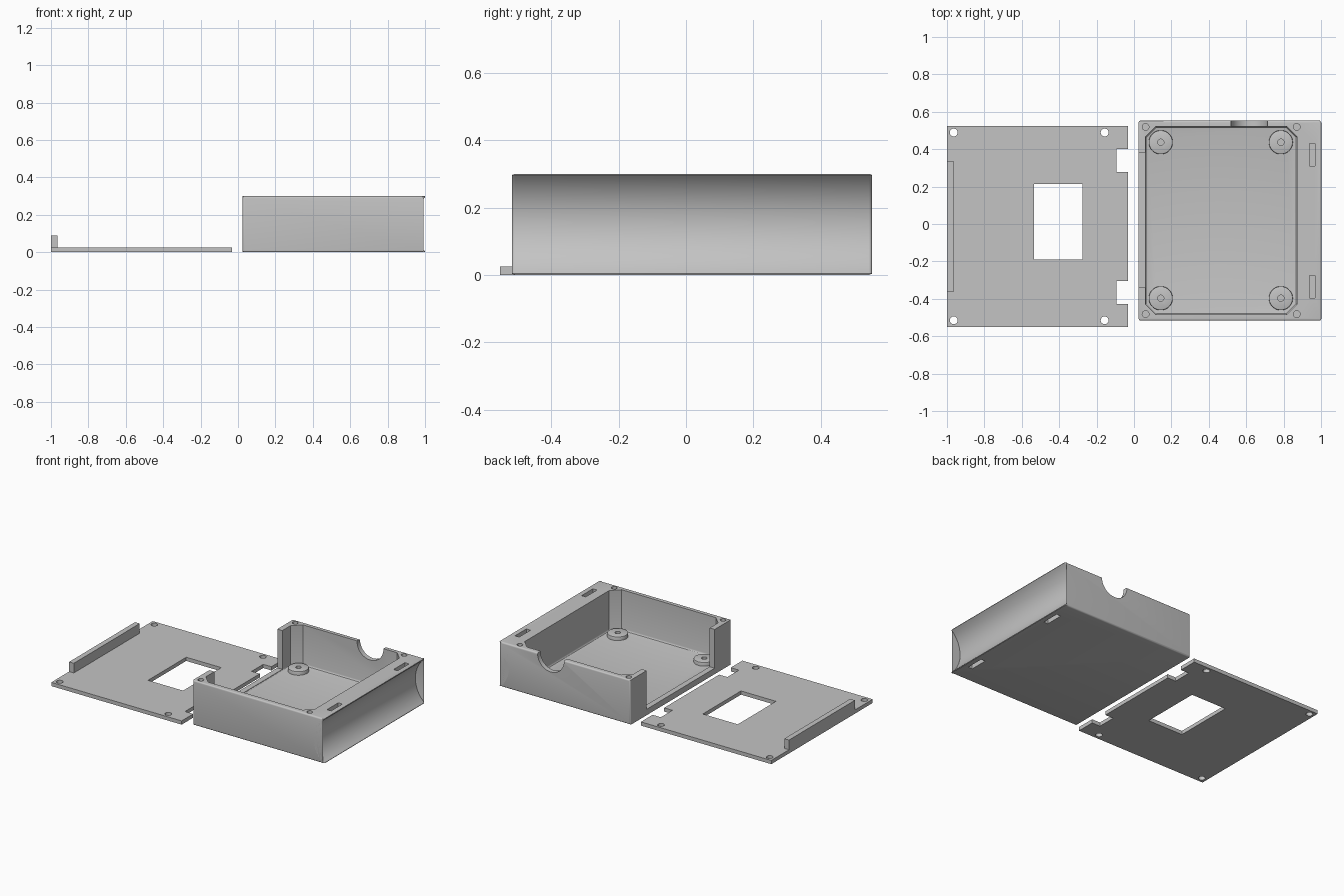
import bpy, bmesh, math

if "Cube" in bpy.data.objects:
    bpy.data.objects.remove(bpy.data.objects["Cube"])

grey = bpy.data.materials.new("light grey plastic")
grey.diffuse_color = (0.55, 0.55, 0.55, 1)
grey.use_nodes = True
grey.node_tree.nodes["Principled BSDF"].inputs["Base Color"].default_value = grey.diffuse_color


def prism(name, outline, low, high, axis="Z"):
    """Extrude a closed outline; Z uses (x, y) points, Y uses (x, z) points."""
    place = (lambda p, h: (p[0], p[1], h)) if axis == "Z" else (lambda p, h: (p[0], h, p[1]))
    bm = bmesh.new()
    face = bm.faces.new([bm.verts.new(place(p, low)) for p in outline])
    top = bmesh.ops.extrude_face_region(bm, geom=[face])["geom"]
    shift = (0, 0, high - low) if axis == "Z" else (0, high - low, 0)
    bmesh.ops.translate(bm, verts=[v for v in top if isinstance(v, bmesh.types.BMVert)], vec=shift)
    bmesh.ops.recalc_face_normals(bm, faces=bm.faces)
    mesh = bpy.data.meshes.new(name)
    bm.to_mesh(mesh)
    bm.free()
    mesh.materials.append(grey)
    obj = bpy.data.objects.new(name, mesh)
    bpy.context.collection.objects.link(obj)
    return obj


def block(name, x0, x1, y0, y1, z0, z1):
    return prism(name, [(x0, y0), (x1, y0), (x1, y1), (x0, y1)], z0, z1)


def disc(name, x, y, r, z0, z1, n=32):
    ring = [(x + r * math.cos(2 * math.pi * i / n), y + r * math.sin(2 * math.pi * i / n))
            for i in range(n)]
    return prism(name, ring, z0, z1)


def bevel(obj, width, test, segments=4):
    """Round the edges chosen by a test on their two end points."""
    bm = bmesh.new()
    bm.from_mesh(obj.data)
    edges = [e for e in bm.edges if test(e.verts[0].co, e.verts[1].co)]
    bmesh.ops.bevel(bm, geom=edges, offset=width, segments=segments, profile=0.5, affect="EDGES")
    bm.to_mesh(obj.data)
    bm.free()


def combine(obj, tools, operation="DIFFERENCE"):
    """Apply booleans and remove the tools."""
    bpy.context.view_layer.objects.active = obj
    for tool in tools:
        mod = obj.modifiers.new("cut", "BOOLEAN")
        mod.operation, mod.object, mod.solver = operation, tool, "EXACT"
        bpy.ops.object.modifier_apply(modifier=mod.name)
        bpy.data.objects.remove(tool)


def smooth(obj):
    bpy.ops.object.select_all(action="DESELECT")
    obj.select_set(True)
    bpy.context.view_layer.objects.active = obj
    bpy.ops.object.shade_smooth_by_angle(angle=math.radians(30))


# Lid plate with hinge-side notches, window and screw holes
X0, X1, Y0, Y1 = -1.0, -0.032, -0.552, 0.524
lid = block("lid_plate", X0, X1, Y0, Y1, 0, 0.025)
cuts = [block("window_cut", -0.535, -0.275, -0.19, 0.215, -0.1, 0.1)]
cuts += [block("notch_cut", -0.093, 0.1, y, y + 0.123, -0.1, 0.1) for y in (-0.429, 0.277)]
cuts += [disc("screw_cut", x, y, 0.021, -0.1, 0.1) for x in (-0.964, -0.157) for y in (-0.515, 0.489)]
combine(lid, cuts)
# Raised lip along the outer edge of the lid
combine(lid, [block("lid_lip", X0, -0.965, -0.363, 0.336, 0.01, 0.09)], "UNION")
smooth(lid)

# Case body: side profile with a concave right side, rounded at both ends
BY0, BY1, H = -0.517, 0.553, 0.3
R, CX = 0.194, 1.129
half = math.asin(0.146 / R)
arc = [(CX - R * math.cos(a), H / 2 + R * math.sin(a))
       for a in [half * (2 * i / 24 - 1) for i in range(25)]]
case = prism("case_body", [(0.025, 0), (1.0, 0)] + arc + [(1.0, H), (0.025, H)], BY0, BY1, "Y")
bevel(case, 0.01, lambda a, b: abs(a.y - b.y) < 1e-5)

# Main cavity with chamfered corners that leave the screw posts
cx0, cx1, cy0, cy1, c = 0.062, 0.872, -0.484, 0.521, 0.055
cavity = prism("cavity_cut", [(cx0 + c, cy0), (cx1 - c, cy0), (cx1, cy0 + c), (cx1, cy1 - c),
                              (cx1 - c, cy1), (cx0 + c, cy1), (cx0, cy1 - c), (cx0, cy0 + c)],
               0.03, 0.5)
bevel(cavity, 0.012, lambda a, b: max(a.z, b.z) < 0.1, 3)
cuts = [cavity]
# Wide opening in the left wall
cuts.append(block("side_opening_cut", -0.1, 0.1, -0.34, 0.381, 0.04, 0.5))
# Round-bottomed cable notch in the back wall
notch = [(0.617 - 0.098 * math.cos(math.pi * i / 24), 0.295 - 0.098 * math.sin(math.pi * i / 24))
         for i in range(25)]
cuts.append(prism("cable_cut", notch + [(0.715, 0.5), (0.519, 0.5)], 0.45, 0.7, "Y"))
# Latch slots above and below the concave side
for y in (-0.395, 0.311):
    for z in (-0.1, H - 0.03):
        cuts.append(block("latch_cut", 0.937, 0.968, y, y + 0.12, z, z + 0.13))
# Screw holes in the corner posts
cuts += [disc("post_cut", x, y, 0.018, 0.12, 0.5, 24) for x in (0.062, 0.87) for y in (-0.482, 0.519)]
combine(case, cuts)
smooth(case)

# Board standoffs on the case floor
for x in (0.143, 0.785):
    for y in (-0.397, 0.437):
        post = disc("standoff", x, y, 0.064, 0.025, 0.055, 40)
        bevel(post, 0.005, lambda a, b: min(a.z, b.z) > 0.05, 2)
        combine(post, [disc("standoff_cut", x, y, 0.017, 0.032, 0.2, 24)])
        smooth(post)
